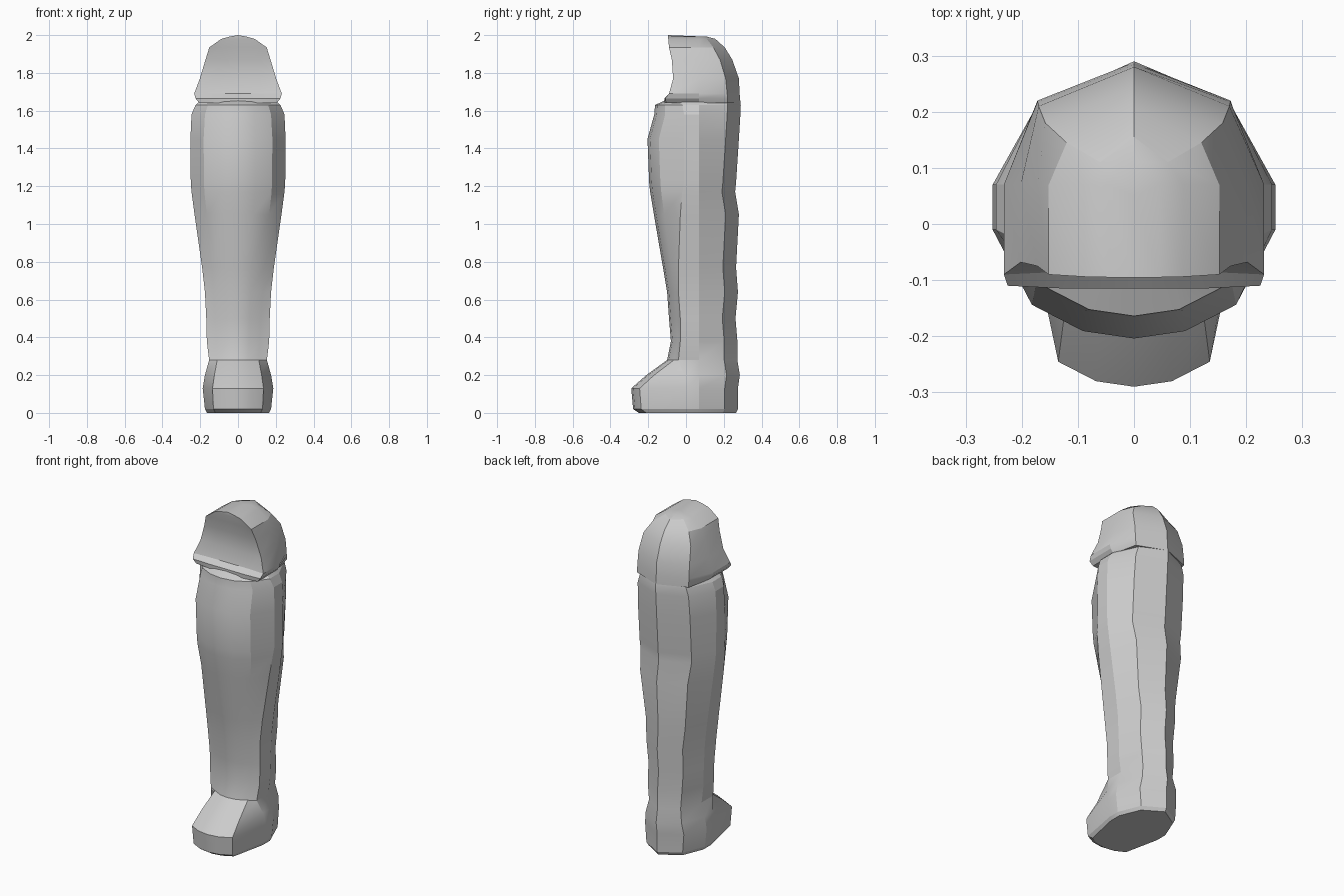
import bpy, bmesh


def loft(name, rings):
    """Skin closed rings made from mirrored half outlines (first and last points lie on x = 0)."""
    bm = bmesh.new()
    loops = []
    for half in rings:
        full = half + [(-x, y, z) for x, y, z in half[-2:0:-1]]
        loops.append([bm.verts.new(p) for p in full])
    n = len(loops[0])
    for a, b in zip(loops, loops[1:]):
        for i in range(n):
            j = (i + 1) % n
            bm.faces.new((a[i], a[j], b[j], b[i]))
    bm.faces.new(loops[0][::-1])
    bm.faces.new(loops[-1])
    bmesh.ops.remove_doubles(bm, verts=bm.verts, dist=0.0005)
    bmesh.ops.recalc_face_normals(bm, faces=bm.faces)
    me = bpy.data.meshes.new(name)
    bm.to_mesh(me)
    bm.free()
    ob = bpy.data.objects.new(name, me)
    bpy.context.collection.objects.link(ob)
    bpy.ops.object.select_all(action='DESELECT')
    ob.select_set(True)
    bpy.context.view_layer.objects.active = ob
    bpy.ops.object.shade_smooth_by_angle(angle=0.35)
    return ob


SEAM = 0.07


# Body and foot: z, front y, front half width, side half width, side y, back y
def body_ring(z, yf, xf, xs, ys, yb):
    d = 0.33 * xf
    return [(0, yf, z), (0.5 * xf, yf + 0.22 * d, z), (xf, yf + d, z), (xs, ys, z),
            (xs, SEAM, z), (0.69 * xs, yb - 0.07, z), (0, yb, z)]


body = [
    (0.00, -0.25, 0.12, 0.165, 0.00, 0.265),
    (0.02, -0.28, 0.13, 0.175, 0.00, 0.275),
    (0.13, -0.29, 0.135, 0.187, 0.00, 0.275),
    (0.20, -0.21, 0.125, 0.175, -0.01, 0.285),
    (0.28, -0.10, 0.11, 0.153, -0.04, 0.272),
    (0.38, -0.08, 0.115, 0.165, -0.03, 0.272),
    (0.50, -0.09, 0.12, 0.168, -0.03, 0.262),
    (0.64, -0.10, 0.13, 0.175, -0.04, 0.275),
    (0.77, -0.122, 0.138, 0.19, -0.04, 0.265),
    (1.05, -0.17, 0.165, 0.23, -0.03, 0.28),
    (1.17, -0.19, 0.178, 0.246, -0.02, 0.26),
    (1.22, -0.195, 0.18, 0.25, -0.01, 0.265),
    (1.45, -0.204, 0.182, 0.252, -0.01, 0.28),
    (1.58, -0.168, 0.175, 0.246, -0.01, 0.288),
    (1.63, -0.164, 0.16, 0.225, -0.02, 0.29),
    (1.655, -0.11, 0.14, 0.2, -0.02, 0.287),
]
loft("coffin_body", [body_ring(*r) for r in body])


# Head: z, face centre y, rim y, half width, corner x, corner y, back y
def head_ring(z, yc, yr, w, cx, cy, yb):
    return [(0, yc, z), (0.55 * w, yc, z), (w, yr, z), (w, SEAM, z), (cx, cy, z), (0, yb, z)]


head = [
    (1.64, -0.115, -0.105, 0.205, 0.172, 0.22, 0.288),
    (1.665, -0.115, -0.11, 0.225, 0.172, 0.22, 0.286),
    (1.69, -0.085, -0.09, 0.232, 0.172, 0.218, 0.284),
    (1.77, -0.065, -0.068, 0.202, 0.17, 0.21, 0.28),
    (1.87, -0.07, -0.075, 0.172, 0.158, 0.18, 0.245),
    (1.935, -0.085, -0.09, 0.152, 0.12, 0.145, 0.205),
    (1.98, -0.093, -0.094, 0.088, 0.06, 0.11, 0.155),
    (1.992, -0.095, -0.095, 0.045, 0.03, 0.09, 0.11),
    (2.00, -0.095, -0.095, 0.0, 0.0, 0.07, 0.07),
]
rings = [head_ring(*r) for r in head]
# Collapse the crown to a ridge falling slightly towards the back
rings[-1] = [(0, -0.095, 2.0)] * 3 + [(0, 0.05, 1.994)] * 3
loft("headdress", rings)
